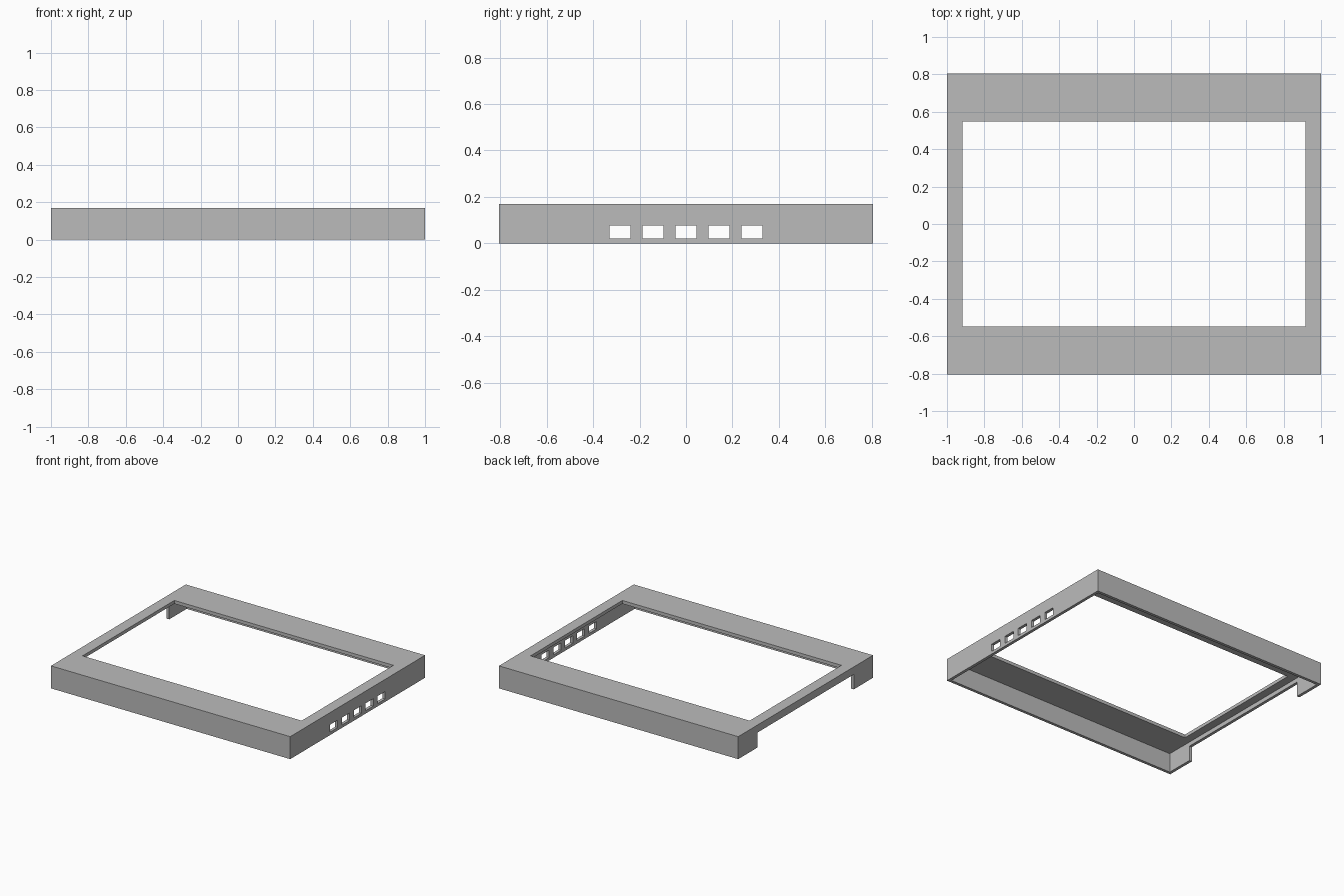
import bpy

cube = bpy.data.objects.get("Cube")
if cube:
    bpy.data.objects.remove(cube, do_unlink=True)

# Main dimensions
HALF_X, HALF_Y, HEIGHT = 1.0, 0.805, 0.17
WALL, PLATE = 0.022, 0.025
OPEN_X, OPEN_Y = 0.916, 0.548
NOTCH_Y, NOTCH_TOP = 0.575, 0.113
SLOT_STEP, SLOT_HALF, SLOT_LOW, SLOT_HIGH = 0.142, 0.045, 0.022, 0.078
OVER = 0.1

grey = bpy.data.materials.new("plain_grey")
grey.use_nodes = True
colour = (0.5, 0.5, 0.5, 1)
grey.diffuse_color = colour
grey.node_tree.nodes["Principled BSDF"].inputs["Base Color"].default_value = colour


def box(name, low, high):
    """Axis-aligned box between two corners."""
    bpy.ops.mesh.primitive_cube_add(size=1)
    obj = bpy.context.object
    obj.name = name
    for v in obj.data.vertices:
        v.co = [b if c > 0 else a for a, b, c in zip(low, high, v.co)]
    return obj


frame = box("bezel_frame", (-HALF_X, -HALF_Y, 0), (HALF_X, HALF_Y, HEIGHT))
frame.data.materials.append(grey)

# Hollow underside, display opening and the notch in the right wall
inner_x, inner_y = HALF_X - WALL, HALF_Y - WALL
cutters = [
    box("hollow_cutter", (-inner_x, -inner_y, -OVER), (inner_x, inner_y, HEIGHT - PLATE)),
    box("opening_cutter", (-OPEN_X, -OPEN_Y, -OVER), (OPEN_X, OPEN_Y, HEIGHT + OVER)),
    box("notch_cutter", (-HALF_X - OVER, -NOTCH_Y, -OVER), (-OPEN_X, NOTCH_Y, NOTCH_TOP)),
]

# Row of port slots through the left wall
for i in range(-2, 3):
    y = i * SLOT_STEP
    cutters.append(box("slot_cutter", (OPEN_X, y - SLOT_HALF, SLOT_LOW),
                       (HALF_X + OVER, y + SLOT_HALF, SLOT_HIGH)))

for cutter in cutters:
    mod = frame.modifiers.new(cutter.name, "BOOLEAN")
    mod.operation = "DIFFERENCE"
    mod.solver = "EXACT"
    mod.object = cutter
    cutter.hide_render = True

# Bake the cuts and remove the cutters
bpy.context.view_layer.update()
evaluated = frame.evaluated_get(bpy.context.evaluated_depsgraph_get())
mesh = bpy.data.meshes.new_from_object(evaluated)
frame.modifiers.clear()
frame.data = mesh
mesh.name = "bezel_frame"
mesh.materials.clear()
mesh.materials.append(grey)
for face in mesh.polygons:
    face.material_index = 0
for cutter in cutters:
    bpy.data.objects.remove(cutter, do_unlink=True)
